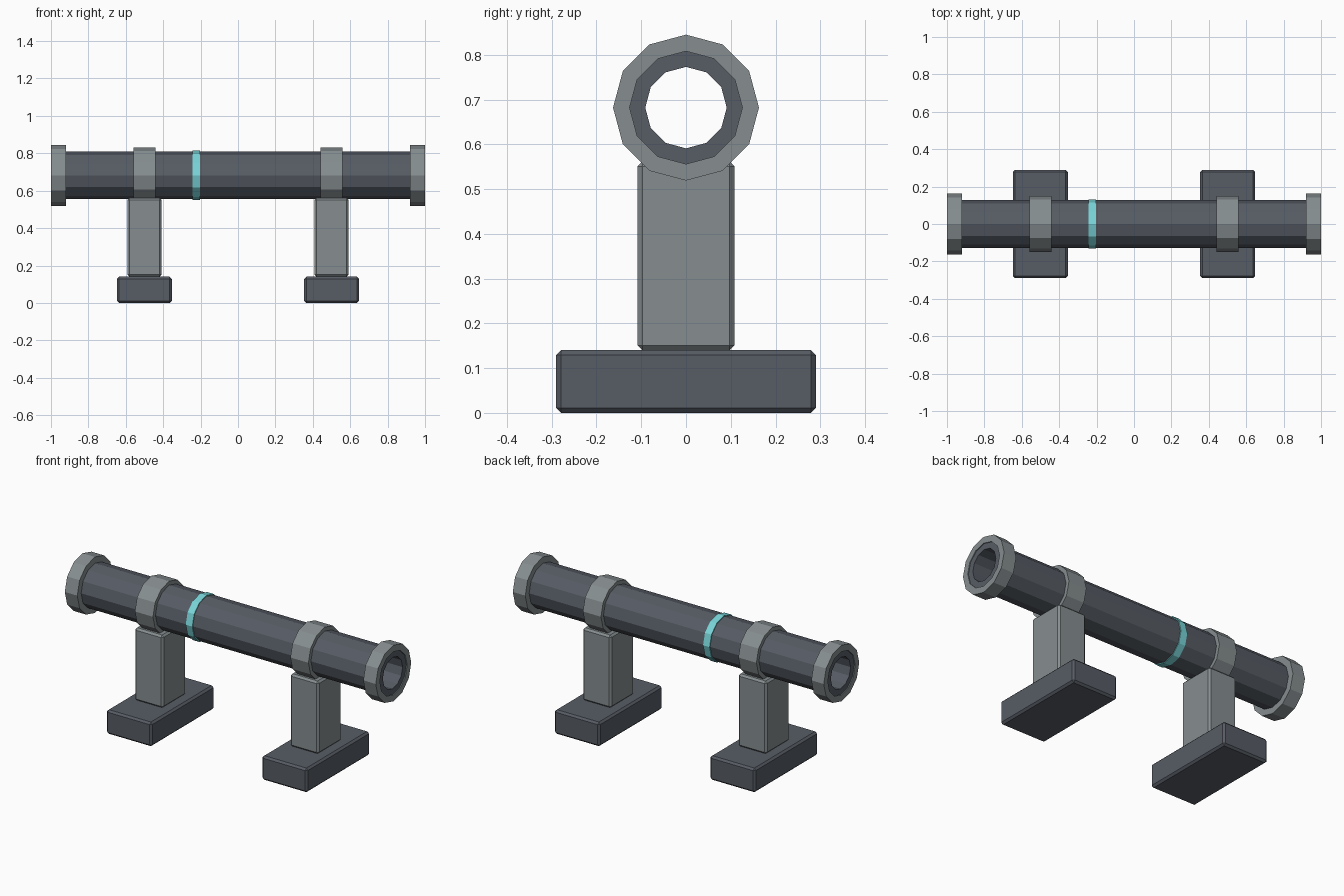
import bpy, bmesh, math
from mathutils import Vector

if "Cube" in bpy.data.objects:
    bpy.data.objects.remove(bpy.data.objects["Cube"], do_unlink=True)

AXIS_Z = 0.682   # height of the pipe axis
SIDES = 12


def material(name, colour):
    mat = bpy.data.materials.new(name)
    mat.use_nodes = True
    mat.diffuse_color = (*colour, 1)
    mat.node_tree.nodes["Principled BSDF"].inputs["Base Color"].default_value = (*colour, 1)
    return mat


dark = material("dark slate", (0.095, 0.108, 0.13))
grey = material("steel grey", (0.24, 0.27, 0.28))
cyan = material("pale cyan", (0.19, 0.66, 0.69))


def finish(name, bm, mat):
    bmesh.ops.recalc_face_normals(bm, faces=bm.faces)
    mesh = bpy.data.meshes.new(name)
    bm.to_mesh(mesh)
    bm.free()
    mesh.materials.append(mat)
    obj = bpy.data.objects.new(name, mesh)
    bpy.context.collection.objects.link(obj)
    return obj


def tube(name, x, length, outer, inner, mat):
    """Hollow faceted ring along the x axis."""
    bm = bmesh.new()
    section = [(-1, outer), (1, outer), (1, inner), (-1, inner)]
    loops = []
    for side, r in section:
        loops.append([bm.verts.new((side * length / 2, r * math.sin(a), r * math.cos(a)))
                      for a in (math.tau * i / SIDES for i in range(SIDES))])
    for k in range(4):
        a, b = loops[k], loops[(k + 1) % 4]
        for i in range(SIDES):
            j = (i + 1) % SIDES
            bm.faces.new((a[i], a[j], b[j], b[i]))
    obj = finish(name, bm, mat)
    obj.location = (x, 0, AXIS_Z)
    return obj


def block(name, x, z_low, z_high, width, depth, mat):
    """Box with a small chamfer on every edge."""
    bm = bmesh.new()
    bmesh.ops.create_cube(bm, size=1)
    bmesh.ops.scale(bm, vec=Vector((width, depth, z_high - z_low)), verts=bm.verts)
    obj = finish(name, bm, mat)
    obj.location = (x, 0, (z_low + z_high) / 2)
    bevel = obj.modifiers.new("chamfer", "BEVEL")
    bevel.width = 0.011
    bevel.segments = 1
    return obj


# Pipe and its glowing band
tube("pipe", 0, 1.99, 0.127, 0.091, dark)
tube("band", -0.223, 0.042, 0.132, 0.12, cyan)

# Mirrored end flanges, clamps, posts and feet
for side, label in ((1, "left"), (-1, "right")):
    tube(f"{label}_flange", side * 0.96, 0.08, 0.163, 0.126, grey)
    tube(f"{label}_clamp", side * 0.5, 0.116, 0.15, 0.12, grey)
    block(f"{label}_post", side * 0.5, 0.14, 0.562, 0.182, 0.217, grey)
    block(f"{label}_foot", side * 0.5, 0, 0.14, 0.292, 0.58, dark)
